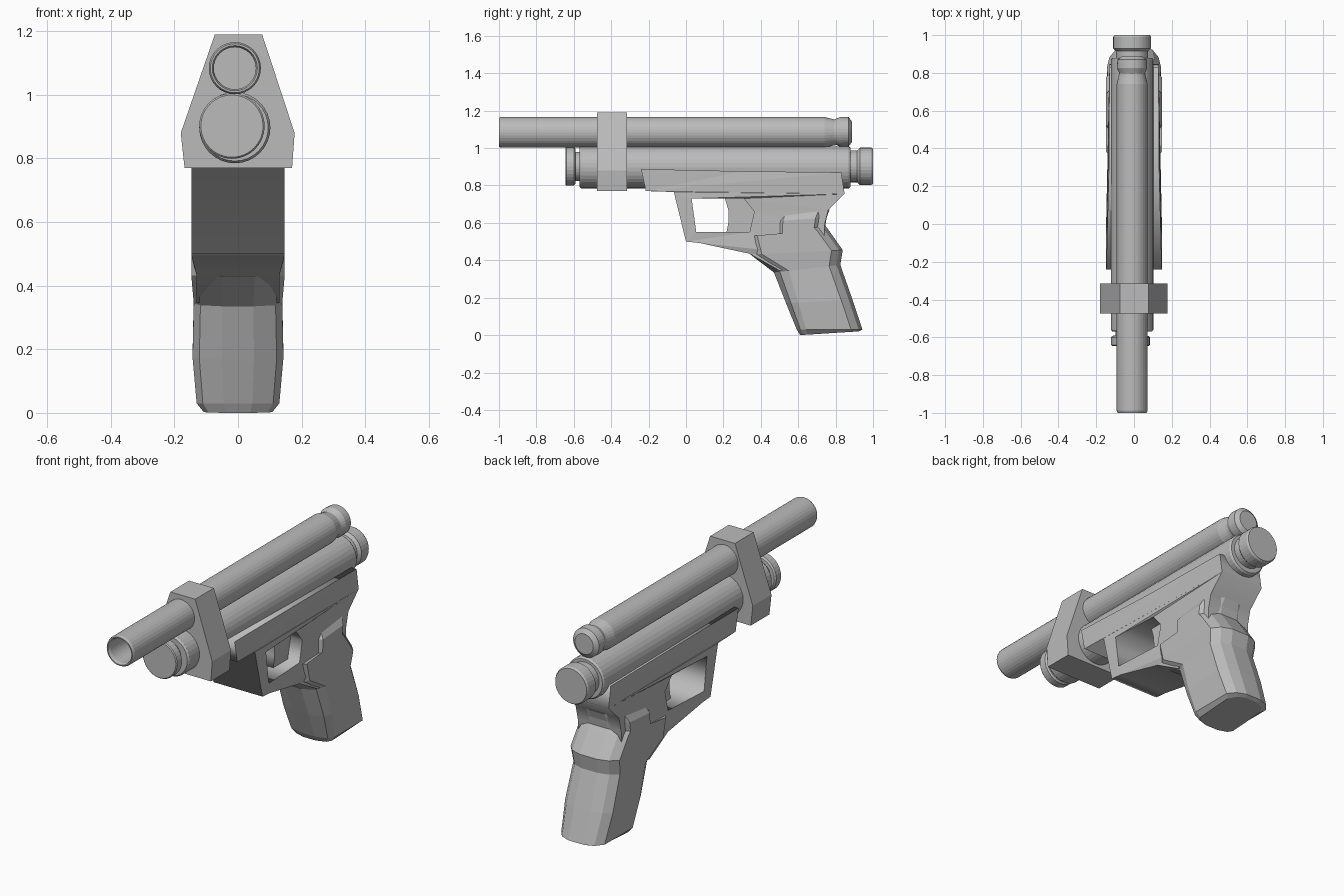
import bpy, bmesh, math

if "Cube" in bpy.data.objects:
    bpy.data.objects.remove(bpy.data.objects["Cube"])

metal = bpy.data.materials.new("plain grey")
metal.diffuse_color = (0.5, 0.5, 0.5, 1)
metal.use_nodes = True
metal.node_tree.nodes["Principled BSDF"].inputs["Base Color"].default_value = metal.diffuse_color


def finish(name, bm):
    bmesh.ops.remove_doubles(bm, verts=bm.verts, dist=1e-5)
    bmesh.ops.recalc_face_normals(bm, faces=bm.faces)
    mesh = bpy.data.meshes.new(name)
    bm.to_mesh(mesh)
    bm.free()
    mesh.materials.append(metal)
    ob = bpy.data.objects.new(name, mesh)
    bpy.context.collection.objects.link(ob)
    return ob


def loft(name, rings):
    """Skin closed rings of equal length and cap both ends."""
    bm = bmesh.new()
    rows = [[bm.verts.new(p) for p in ring] for ring in rings]
    n = len(rows[0])
    for a, b in zip(rows, rows[1:]):
        for i in range(n):
            j = (i + 1) % n
            bm.faces.new((a[i], a[j], b[j], b[i]))
    bm.faces.new(rows[0])
    bm.faces.new(rows[-1])
    return finish(name, bm)


def lathe(name, cx, cz, profile, sides=32):
    """Round part along y from (y, radius) pairs."""
    angles = [2 * math.pi * i / sides for i in range(sides)]
    return loft(name, [[(cx + r * math.cos(a), y, cz + r * math.sin(a)) for a in angles]
                       for y, r in profile])


def side_plate(name, outlines, width):
    """Fill (y, z) outlines, inner ones being holes; width is a function of y."""
    curve = bpy.data.curves.new(name, 'CURVE')
    curve.dimensions = '2D'
    curve.fill_mode = 'BOTH'
    curve.extrude = 1.0
    for pts in outlines:
        sp = curve.splines.new('POLY')
        sp.points.add(len(pts) - 1)
        for p, (y, z) in zip(sp.points, pts):
            p.co = (y, z, 0, 1)
        sp.use_cyclic_u = True
    tmp = bpy.data.objects.new(name + "_outline", curve)
    bpy.context.collection.objects.link(tmp)
    bpy.context.view_layer.update()
    mesh = bpy.data.meshes.new_from_object(
        tmp.evaluated_get(bpy.context.evaluated_depsgraph_get()))
    bm = bmesh.new()
    bm.from_mesh(mesh)
    bpy.data.objects.remove(tmp)
    for v in bm.verts:
        y, z, s = v.co
        v.co = (s * width(y), y, z)
    return finish(name, bm)


# Upper tube with open front end, and its rear cap
lathe("upper_tube", -0.01, 1.084, [
    (-0.75, 0.066), (-0.985, 0.066), (-1.0, 0.071), (-1.0, 0.077), (-0.988, 0.082),
    (0.74, 0.082), (0.79, 0.07), (0.83, 0.066)])
lathe("upper_rear_cap", -0.01, 1.087, [
    (0.79, 0.064), (0.825, 0.08), (0.87, 0.078), (0.887, 0.055)])

# Lower tube with front knob and rear knob
lathe("lower_tube", -0.01, 0.897, [
    (-0.57, 0.105), (-0.56, 0.112), (0.87, 0.112), (0.88, 0.105)])
lathe("front_knob", -0.019, 0.902, [
    (-0.645, 0.098), (-0.64, 0.103), (-0.6, 0.103), (-0.592, 0.095), (-0.59, 0.078), (-0.55, 0.078)])
lathe("rear_knob", -0.01, 0.902, [
    (0.87, 0.085), (0.915, 0.085), (0.93, 0.1), (0.99, 0.1), (1.0, 0.094)])

# Clamp block that holds both tubes
clamp = [(-0.073, 1.19), (0.076, 1.19), (0.178, 0.88), (0.17, 0.77), (-0.168, 0.77), (-0.18, 0.88)]
loft("tube_clamp", [[(x, y, z) for x, z in clamp] for y in (-0.475, -0.315)])

# Frame with a window for the trigger
frame_outline = [(-0.24, 0.888), (0.3, 0.876), (0.83, 0.87), (0.848, 0.755), (0.76, 0.668),
                 (0.74, 0.585), (0.74, 0.42), (0.5, 0.345), (0.34, 0.435), (0.07, 0.493),
                 (0.0, 0.5), (-0.065, 0.765), (-0.215, 0.77)]
window = [(0.03, 0.73), (0.31, 0.73), (0.365, 0.66), (0.34, 0.55), (0.055, 0.55)]


def frame_width(y):
    t = min(max((y - 0.05) / 0.3, 0), 1)
    return 0.147 - 0.017 * t


side_plate("frame", [frame_outline, window], frame_width)

# Trigger
side_plate("trigger", [[(0.205, 0.74), (0.32, 0.74), (0.38, 0.66), (0.35, 0.54),
                        (0.215, 0.54), (0.228, 0.61), (0.226, 0.67)]], lambda y: 0.06)

# Grip rows: front y z, back y z, half width, front chamfer depth
grip_rows = [
    (0.61, 0.0, 0.925, 0.02, 0.108, 0.04),
    (0.592, 0.03, 0.943, 0.03, 0.13, 0.05),
    (0.535, 0.17, 0.89, 0.19, 0.143, 0.065),
    (0.47, 0.335, 0.825, 0.375, 0.139, 0.08),
    (0.345, 0.43, 0.838, 0.455, 0.147, 0.06),
    (0.345, 0.53, 0.76, 0.565, 0.147, 0.035),
    (0.485, 0.535, 0.745, 0.585, 0.147, 0.03),
    (0.488, 0.61, 0.752, 0.628, 0.147, 0.03),
    (0.5, 0.638, 0.768, 0.672, 0.128, 0.03)]
rings = []
for yf, zf, yb, zb, w, c in grip_rows:
    d = yb - yf
    half = [(0.35 * w, 0), (0.85 * w, 0.4 * c), (w, c),
            (w, d - 0.06), (0.75 * w, d - 0.02), (0.35 * w, d)]
    outline = half + [(-x, o) for x, o in reversed(half)]
    rings.append([(x, yf + o, zf + (zb - zf) * o / d) for x, o in outline])
loft("grip", rings)
